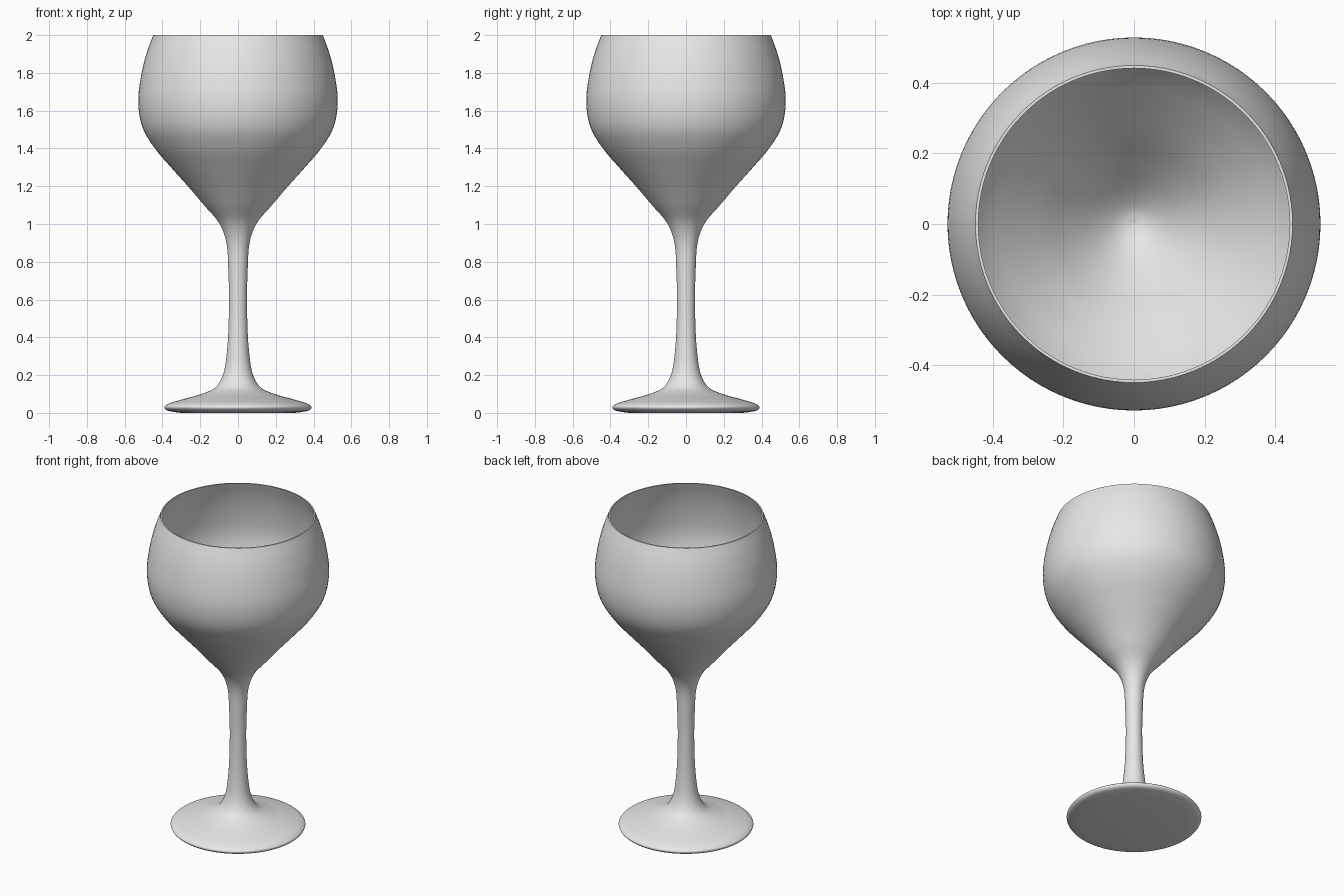
import bpy
import bmesh
from math import sin, cos, tau
from mathutils import Vector

SEGMENTS = 96
STEPS = 5

cube = bpy.data.objects.get("Cube")
if cube:
    bpy.data.objects.remove(cube, do_unlink=True)

# Plain light grey
grey = bpy.data.materials.new("light grey")
grey.use_nodes = True
grey.diffuse_color = (0.8, 0.8, 0.8, 1)
grey.node_tree.nodes["Principled BSDF"].inputs["Base Color"].default_value = (0.8, 0.8, 0.8, 1)


def smooth_curve(points):
    """Centripetal-style smooth path through (radius, height) points."""
    pts = [Vector(p) for p in points]
    ends = [2 * pts[0] - pts[1]] + pts + [2 * pts[-1] - pts[-2]]
    path = []
    for a, b, c, d in zip(ends, ends[1:], ends[2:], ends[3:]):
        t1 = (a - b).length ** 0.5
        t2 = t1 + (b - c).length ** 0.5
        t3 = t2 + (c - d).length ** 0.5
        for i in range(STEPS):
            t = t1 + (t2 - t1) * i / STEPS
            p = a.lerp(b, t / t1)
            q = b.lerp(c, (t - t1) / (t2 - t1))
            r = c.lerp(d, (t - t2) / (t3 - t2))
            u = p.lerp(q, t / t2)
            v = q.lerp(r, (t - t1) / (t3 - t1))
            path.append(u.lerp(v, (t - t1) / (t2 - t1)))
    return path + [pts[-1]]


def lathe(name, profile):
    """Spin a profile around z; zero-radius points become poles."""
    bm = bmesh.new()
    rings = []
    for r, z in profile:
        count = 1 if r < 1e-4 else SEGMENTS
        rings.append([bm.verts.new((r * cos(tau * i / SEGMENTS), r * sin(tau * i / SEGMENTS), z))
                      for i in range(count)])
    for low, high in zip(rings, rings[1:]):
        for i in range(SEGMENTS):
            j = (i + 1) % SEGMENTS
            if len(low) == 1:
                bm.faces.new((low[0], high[j], high[i]))
            elif len(high) == 1:
                bm.faces.new((low[i], low[j], high[0]))
            else:
                bm.faces.new((low[i], low[j], high[j], high[i]))
    bmesh.ops.recalc_face_normals(bm, faces=bm.faces)
    mesh = bpy.data.meshes.new(name)
    bm.to_mesh(mesh)
    bm.free()
    mesh.materials.append(grey)
    obj = bpy.data.objects.new(name, mesh)
    bpy.context.collection.objects.link(obj)
    bpy.ops.object.select_all(action="DESELECT")
    obj.select_set(True)
    bpy.context.view_layer.objects.active = obj
    bpy.ops.object.shade_smooth_by_angle(angle=0.8)
    return obj


# Foot, stem and outside of the bowl
outside = smooth_curve([
    (0.34, 0.005), (0.38, 0.015), (0.39, 0.03), (0.375, 0.045), (0.3, 0.07),
    (0.2, 0.098), (0.12, 0.135), (0.08, 0.2), (0.058, 0.33), (0.048, 0.55),
    (0.051, 0.75), (0.063, 0.91), (0.1, 1.005), (0.18, 1.1), (0.265, 1.2),
    (0.355, 1.3), (0.44, 1.4), (0.505, 1.51), (0.528, 1.64), (0.512, 1.79),
    (0.482, 1.91), (0.449, 2.0)])

# Hollow of the bowl, down to its pointed bottom
inside = smooth_curve([
    (0.441, 2.0), (0.473, 1.91), (0.502, 1.79), (0.518, 1.64), (0.495, 1.515),
    (0.43, 1.408), (0.345, 1.309), (0.255, 1.21), (0.17, 1.112), (0.09, 1.03),
    (0.04, 0.995), (0, 0.985)])

lathe("wine_glass", [Vector((0, 0)), Vector((0.3, 0))] + outside + inside)
